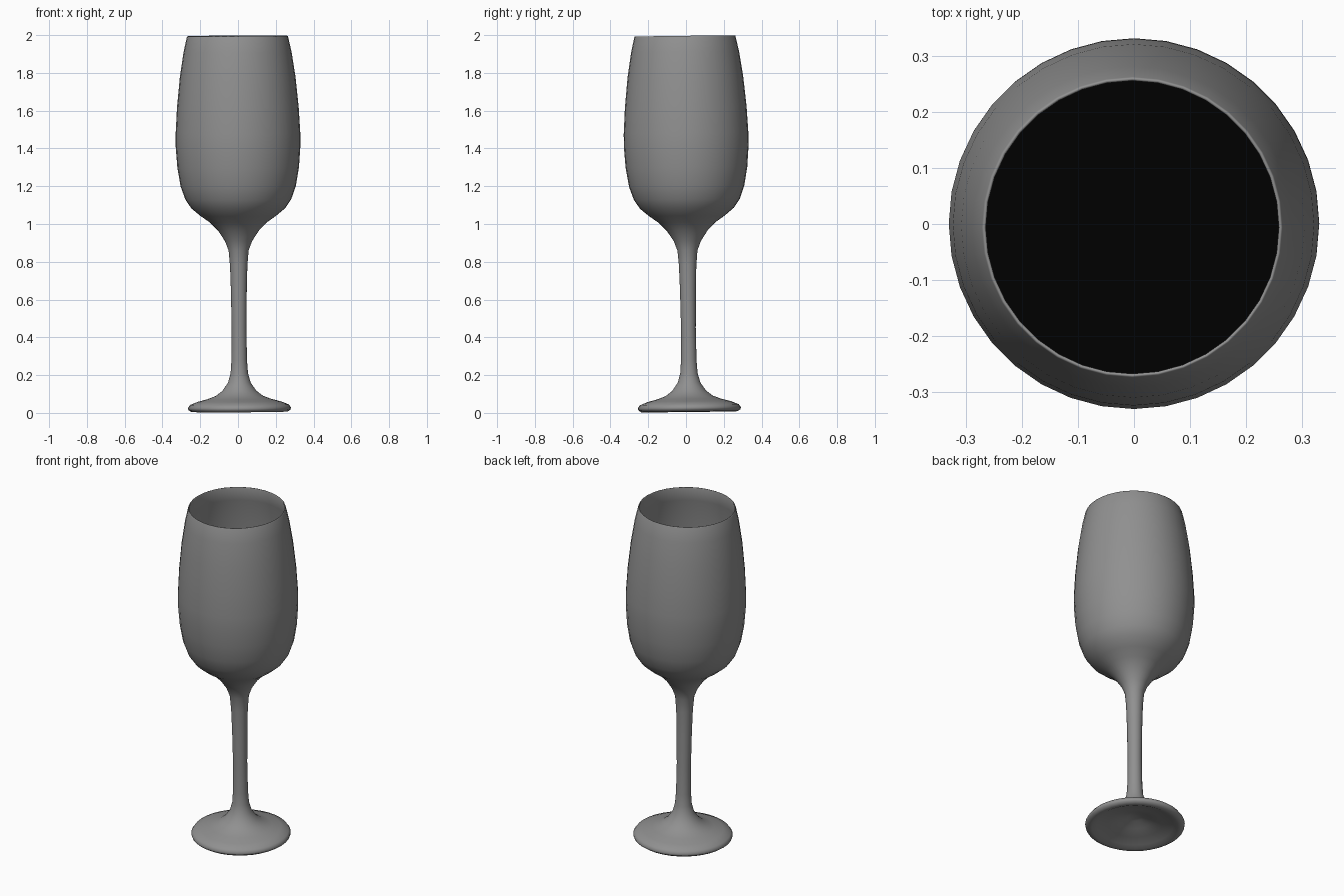
import bpy, bmesh, math

if "Cube" in bpy.data.objects:
    bpy.data.objects.remove(bpy.data.objects["Cube"])

SEG = 36


def lathe(name, profile, grey):
    """Revolve (radius, height) points around z; the ends close at the axis."""
    bm = bmesh.new()
    verts = [bm.verts.new((r, 0, z)) for r, z in profile]
    edges = [bm.edges.new(p) for p in zip(verts, verts[1:])]
    bmesh.ops.spin(bm, geom=verts + edges, cent=(0, 0, 0), axis=(0, 0, 1),
                   angle=math.tau, steps=SEG, use_duplicate=False)
    bmesh.ops.remove_doubles(bm, verts=bm.verts, dist=0.0002)
    bmesh.ops.recalc_face_normals(bm, faces=bm.faces)
    mesh = bpy.data.meshes.new(name)
    bm.to_mesh(mesh)
    bm.free()
    obj = bpy.data.objects.new(name, mesh)
    bpy.context.collection.objects.link(obj)
    mat = bpy.data.materials.new(name + "_grey")
    mat.diffuse_color = (grey, grey, grey, 1)
    mat.use_nodes = True
    mat.node_tree.nodes["Principled BSDF"].inputs["Base Color"].default_value = mat.diffuse_color
    mesh.materials.append(mat)
    # The glass leans very slightly
    obj.location = (0.008, 0.018, 0)
    obj.rotation_euler = (0.012, -0.0055, 0)
    bpy.ops.object.select_all(action='DESELECT')
    obj.select_set(True)
    bpy.context.view_layer.objects.active = obj
    bpy.ops.object.shade_smooth_by_angle(angle=math.radians(80))
    if any(f.normal.z < 0 for f in mesh.polygons) and len(profile) == 2:
        mesh.flip_normals()  # a lone disc should face up
    return obj


# Hollow underside of the foot, then its edge and upper slope
underside = [(0, 0.075), (0.04, 0.07), (0.09, 0.05), (0.15, 0.032), (0.21, 0.018), (0.235, 0.006)]
foot = [(0.255, 0.006), (0.27, 0.016), (0.273, 0.027), (0.262, 0.043), (0.22, 0.06),
        (0.17, 0.073), (0.125, 0.09), (0.09, 0.117), (0.06, 0.16), (0.046, 0.21)]
stem = [(0.041, 0.28), (0.039, 0.45), (0.042, 0.65), (0.046, 0.78), (0.053, 0.86),
        (0.072, 0.91), (0.108, 0.965), (0.15, 1.008)]
bowl = [(0.2, 1.043), (0.248, 1.083), (0.28, 1.13), (0.305, 1.2), (0.322, 1.3),
        (0.33, 1.41), (0.33, 1.48), (0.322, 1.62), (0.306, 1.78), (0.286, 1.91),
        (0.268, 1.991)]
# Rounded lip and inner wall, a thin offset of the outside
lip = [(0.266, 1.995), (0.263, 1.995)]
inner = [(r - 0.007, z + (0.012 if z < 1.25 else 0)) for r, z in reversed(bowl)]
inner += [(0.13, 1.025), (0.06, 1.01), (0, 1.005)]
lathe("wine_glass", underside + foot + stem + bowl + lip + inner, 0.28)

# Dark drink surface inside the bowl
lathe("drink", [(0, 1.35), (0.318, 1.35)], 0.0)
